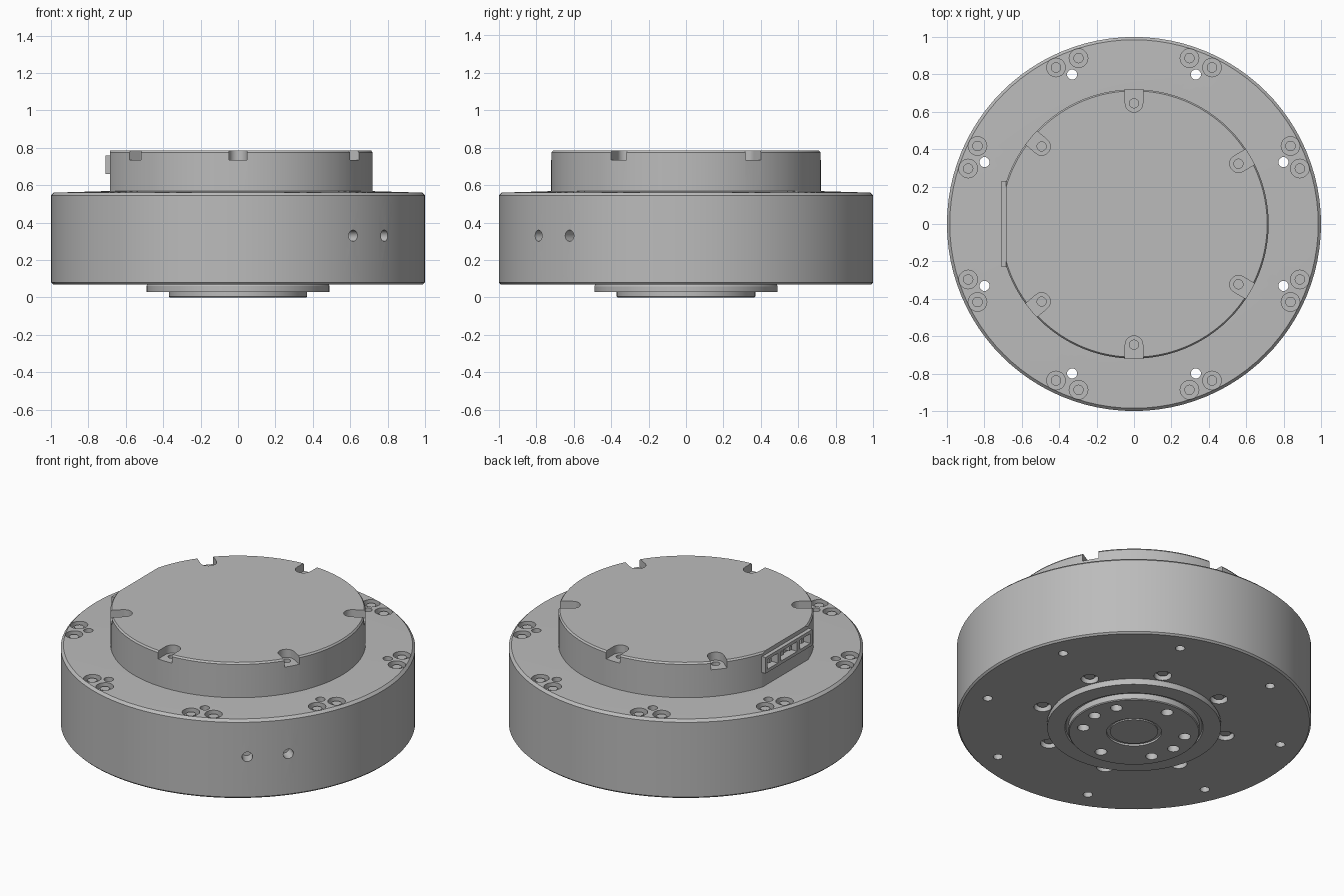
import bpy, bmesh, math
from mathutils import Matrix, Vector

cube = bpy.data.objects.get("Cube")
if cube:
    bpy.data.objects.remove(cube, do_unlink=True)

grey = bpy.data.materials.new("machined grey")
grey.use_nodes = True
colour = (0.5, 0.5, 0.5, 1)
grey.diffuse_color = colour
grey.node_tree.nodes["Principled BSDF"].inputs["Base Color"].default_value = colour


def make(name, bm):
    bmesh.ops.recalc_face_normals(bm, faces=bm.faces)
    mesh = bpy.data.meshes.new(name)
    bm.to_mesh(mesh)
    bm.free()
    mesh.materials.append(grey)
    obj = bpy.data.objects.new(name, mesh)
    bpy.context.collection.objects.link(obj)
    return obj


def lathe(name, profile, sides=96):
    """Spin a closed (radius, z) profile that starts and ends on the axis."""
    bm = bmesh.new()
    verts = [bm.verts.new((r, 0, z)) for r, z in profile]
    edges = [bm.edges.new(pair) for pair in zip(verts, verts[1:])]
    bmesh.ops.spin(bm, geom=verts + edges, axis=(0, 0, 1), cent=(0, 0, 0),
                   angle=math.tau, steps=sides)
    bmesh.ops.remove_doubles(bm, verts=bm.verts, dist=1e-5)
    return make(name, bm)


def polar(radius, degrees, z=0):
    a = math.radians(degrees)
    return Vector((radius * math.cos(a), radius * math.sin(a), z))


def add_cylinder(bm, radius, centre, depth, turn=Matrix(), sides=20):
    bmesh.ops.create_cone(bm, cap_ends=True, segments=sides, radius1=radius,
                          radius2=radius, depth=depth,
                          matrix=Matrix.Translation(centre) @ turn)


def add_box(bm, size, centre, turn=Matrix()):
    bmesh.ops.create_cube(bm, size=1, matrix=Matrix.Translation(centre) @ turn
                          @ Matrix.Diagonal((*size, 1)))


def cut(obj, *cutters):
    """Subtract each cutter mesh in turn, then discard it."""
    for bm in cutters:
        tool = make("cutter", bm)
        tool.hide_render = True
        mod = obj.modifiers.new("cut", 'BOOLEAN')
        mod.object, mod.operation, mod.solver = tool, 'DIFFERENCE', 'EXACT'
        bpy.context.view_layer.objects.active = obj
        bpy.ops.object.modifier_apply(modifier=mod.name)
        bpy.data.objects.remove(tool, do_unlink=True)


def smooth(obj):
    bpy.ops.object.select_all(action='DESELECT')
    obj.select_set(True)
    bpy.context.view_layer.objects.active = obj
    bpy.ops.object.shade_smooth_by_angle(angle=math.radians(25))


bolt_angles = [22.5 + 45 * i for i in range(8)]

# Main housing drum
housing = lathe("housing", [(0, 0.07), (0.99, 0.07), (1, 0.08), (1, 0.545),
                            (0.985, 0.56), (0.72, 0.568), (0, 0.568)])
through, bores, inner_bores = bmesh.new(), bmesh.new(), bmesh.new()
for a in bolt_angles:
    add_cylinder(through, 0.027, polar(0.865, a, 0.3), 0.8)
    for side in (-4, 4):
        add_cylinder(bores, 0.05, polar(0.935, a + side, 0.57), 0.08)
    add_cylinder(inner_bores, 0.05, polar(0.54, a, 0.07), 0.07)
radial = bmesh.new()
for a in (-52, -38.5):
    turn = Matrix.Rotation(math.radians(a), 4, 'Z') @ Matrix.Rotation(math.pi / 2, 4, 'Y')
    add_cylinder(radial, 0.03, polar(1, a, 0.33), 0.16, turn)
cut(housing, through, bores, inner_bores, radial)
smooth(housing)

# Screw heads in the housing bores, above and below
screws = bmesh.new()
for a in bolt_angles:
    for side in (-4, 4):
        add_cylinder(screws, 0.028, polar(0.935, a + side, 0.535), 0.03, sides=12)
    add_cylinder(screws, 0.03, polar(0.54, a, 0.1), 0.03, sides=12)
smooth(make("housing_screws", screws))

# Rear cap with a flat on one side and six screw notches in the rim
cap = lathe("cap", [(0, 0.55), (0.72, 0.55), (0.72, 0.775), (0.712, 0.785), (0, 0.785)])
flat, wells, slots, holes = (bmesh.new() for _ in range(4))
add_box(flat, (0.2, 1, 0.6), (-0.785, 0, 0.7))
for a in (30, 90, 140, 220, 270, 330):
    turn = Matrix.Rotation(math.radians(a), 4, 'Z')
    add_cylinder(wells, 0.047, polar(0.645, a, 0.785), 0.1)
    add_box(slots, (0.12, 0.094, 0.1), polar(0.705, a, 0.785), turn)
    add_cylinder(holes, 0.025, polar(0.645, a, 0.72), 0.1, sides=12)
cut(cap, flat, wells, slots, holes)

# Recess in the flat behind the connectors
recess = bmesh.new()
add_box(recess, (0.08, 0.44, 0.09), (-0.685, 0, 0.71))
cut(cap, recess)
smooth(cap)

# Connector block with three sockets
connector = bmesh.new()
add_box(connector, (0.07, 0.46, 0.1), (-0.674, 0, 0.71))
connector_block = make("connector_block", connector)
sockets = bmesh.new()
for y, width in ((-0.16, 0.1), (0, 0.16), (0.16, 0.1)):
    add_box(sockets, (0.08, width, 0.06), (-0.7, y, 0.71))
cut(connector_block, sockets)
pins = bmesh.new()
for y in (-0.16, -0.04, 0.04, 0.16):
    add_box(pins, (0.035, 0.025, 0.025), (-0.675, y, 0.71))
make("connector_pins", pins)

# Stepped output flange underneath
flange = lathe("output_flange", [(0, 0.1), (0.47, 0.1), (0.49, 0.06), (0.49, 0.03),
                                 (0.39, 0.03), (0.385, 0.04), (0.37, 0.04), (0.37, 0.005),
                                 (0.365, 0), (0.155, 0), (0.155, 0.012), (0.135, 0.012),
                                 (0.135, 0.004), (0, 0.004)])
flange_holes = bmesh.new()
for a in [30 + 60 * i for i in range(6)] + [0, 180]:
    add_cylinder(flange_holes, 0.034, polar(0.29, a, 0), 0.12)
cut(flange, flange_holes)
smooth(flange)
